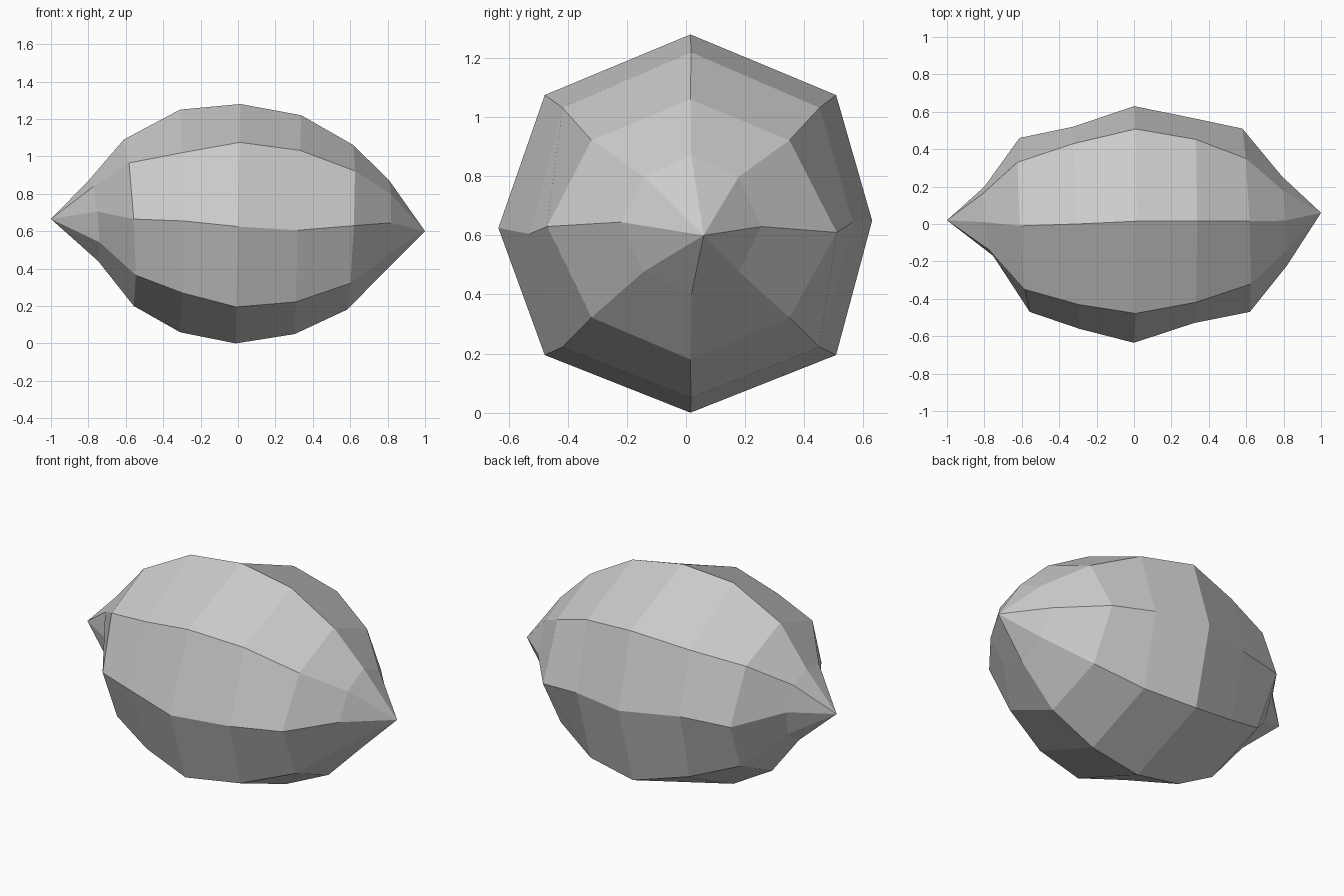
import bpy
import bmesh
from mathutils import Vector

default_cube = bpy.data.objects.get("Cube")
if default_cube:
    bpy.data.objects.remove(default_cube, do_unlink=True)


def make_material(name, color):
    material = bpy.data.materials.new(name)
    material.use_nodes = True
    material.diffuse_color = color
    shader = material.node_tree.nodes["Principled BSDF"]
    shader.inputs["Base Color"].default_value = color
    shader.inputs["Roughness"].default_value = 0.8
    return material


def lopsided_ring(bm, x, lean, front, back, bottom, top, front_z, back_z, corner, middle):
    """Eight-sided cross-section, slightly uneven and leaning along x."""
    corner_y, corner_z = corner
    middle_y, middle_z = middle
    lean_y, lean_z = lean
    outline = [
        (back, back_z),
        (middle_y + corner_y, middle_z + corner_z),
        (middle_y, top),
        (middle_y - corner_y, middle_z + corner_z),
        (front, front_z),
        (middle_y - corner_y, middle_z - corner_z),
        (middle_y, bottom),
        (middle_y + corner_y, middle_z - corner_z),
    ]
    ring = []
    for y, z in outline:
        shift = lean_y * (y - middle_y) + lean_z * (z - middle_z)
        ring.append(bm.verts.new(Vector((x + shift, y, z))))
    return ring


def bridge(bm, first, second):
    count = len(first)
    for i in range(count):
        j = (i + 1) % count
        bm.faces.new((first[i], first[j], second[j], second[i]))


def cap_to_point(bm, ring, point):
    tip = bm.verts.new(point)
    for i, vert in enumerate(ring):
        bm.faces.new((vert, ring[(i + 1) % len(ring)], tip))


# Cross-sections from one pointed end to the other:
# x, lean, front, back, bottom, top, front_z, back_z, corner, middle
sections = [
    (-.775, (-.13, -.11), -.17, .20, .44, .875, .705, .69, (.15, .15), (.01, .69)),
    (-.585, (-.06, -.06), -.47, .46, .20, 1.09, .665, .65, (.34, .30), (-.01, .665)),
    (-.31, (-.03, 0), -.56, .52, .06, 1.25, .655, .66, (.43, .375), (0, .645)),
    (0, (0, .02), -.635, .63, 0, 1.28, .625, .65, (.493, .44), (.015, .635)),
    (.32, (0, .03), -.53, .565, .05, 1.22, .605, .645, (.435, .405), (.017, .627)),
    (.60, (-.04, .04), -.47, .51, .18, 1.06, .63, .61, (.335, .30), (.015, .622)),
    (.805, (-.06, .02), -.22, .255, .40, .87, .645, .63, (.16, .16), (.018, .638)),
]

# Faceted pointed body
bm = bmesh.new()
rings = [lopsided_ring(bm, *section) for section in sections]
for first, second in zip(rings, rings[1:]):
    bridge(bm, first, second)
cap_to_point(bm, rings[0], (-1, .02, .665))
cap_to_point(bm, rings[-1], (1, .06, .60))
bmesh.ops.recalc_face_normals(bm, faces=bm.faces)

mesh = bpy.data.meshes.new("faceted_body")
bm.to_mesh(mesh)
bm.free()
mesh.materials.append(make_material("light grey", (.6, .6, .6, 1)))
body = bpy.data.objects.new("faceted_body", mesh)
bpy.context.collection.objects.link(body)
